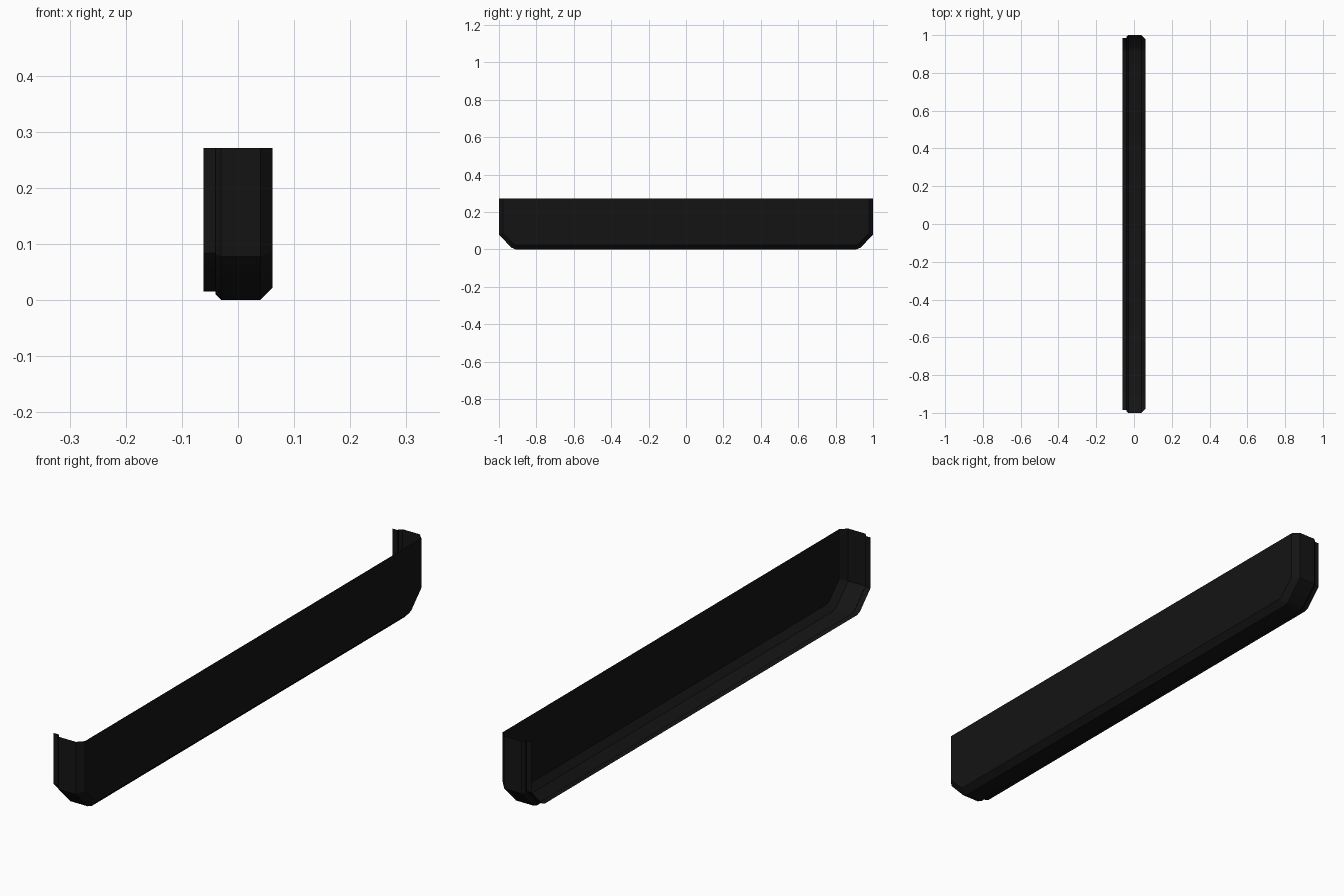
import bpy, bmesh, math
from mathutils import Vector

if "Cube" in bpy.data.objects:
    bpy.data.objects.remove(bpy.data.objects["Cube"])

TOP = 0.271

# Outline of the shell in the YZ plane (right half, mirrored to the left)
half = [(0.91, 0.0), (0.932, 0.008), (1.0, 0.078), (1.0, TOP)]
outline = [Vector((-y, z)) for y, z in reversed(half)] + [Vector(p) for p in half]

# Wall cross-section: (x, inward inset), from open rear lip to closed face
section = [(-0.0615, 0.015), (-0.04, 0.015), (-0.04, 0.01), (-0.03, 0.0),
           (0.04, 0.0), (0.0615, 0.022)]


def inset(points, d):
    """Mitred inward offset of an open outline running left, bottom, right."""
    normals = []
    for a, b in zip(points, points[1:]):
        t = (b - a).normalized()
        normals.append(Vector((-t.y, t.x)))
    result = []
    for i, p in enumerate(points):
        n0 = normals[max(i - 1, 0)]
        n1 = normals[min(i, len(normals) - 1)]
        m = (n0 + n1).normalized()
        result.append(p + m * (d / m.dot(n0)))
    return result


# Shell: stepped and chamfered wall loops closed by one flat face, open on top
bm = bmesh.new()
rings = [[bm.verts.new((x, p.x, p.y)) for p in inset(outline, d)]
         for x, d in section]
for r0, r1 in zip(rings, rings[1:]):
    for i in range(len(outline) - 1):
        bm.faces.new((r0[i], r0[i + 1], r1[i + 1], r1[i]))
bm.faces.new(rings[-1])
bmesh.ops.recalc_face_normals(bm, faces=bm.faces)
bm.faces.ensure_lookup_table()
if bm.faces[-1].normal.x < 0:
    bmesh.ops.reverse_faces(bm, faces=bm.faces)

mesh = bpy.data.meshes.new("cover_shell")
bm.to_mesh(mesh)
bm.free()
shell = bpy.data.objects.new("cover_shell", mesh)
bpy.context.collection.objects.link(shell)

# Near-black plastic
black = bpy.data.materials.new("black_plastic")
black.diffuse_color = (0.007, 0.007, 0.007, 1)
black.use_nodes = True
black.node_tree.nodes["Principled BSDF"].inputs["Base Color"].default_value = black.diffuse_color
mesh.materials.append(black)

bpy.context.view_layer.objects.active = shell
shell.select_set(True)
bpy.ops.object.shade_smooth_by_angle(angle=math.radians(30))
